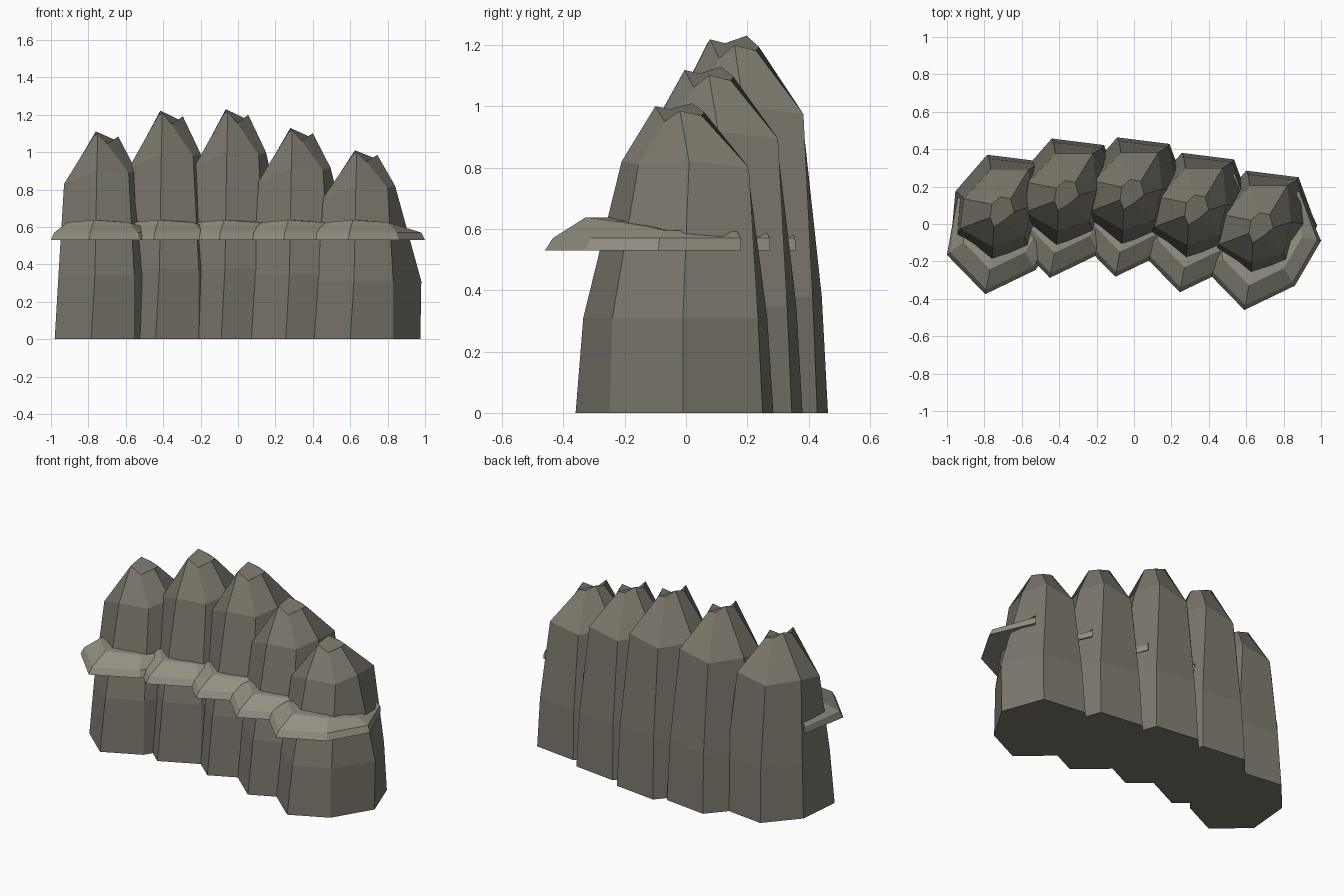
import bpy, bmesh

if "Cube" in bpy.data.objects:
    bpy.data.objects.remove(bpy.data.objects["Cube"])

def material(name, col):
    m = bpy.data.materials.new(name)
    m.diffuse_color = (*col, 1)
    m.use_nodes = True
    m.node_tree.nodes["Principled BSDF"].inputs["Base Color"].default_value = m.diffuse_color
    return m

WOOD = material("wood", (0.20, 0.185, 0.15))
RAIL = material("rail", (0.29, 0.275, 0.22))

def loft(name, rings, mat):
    """Skin a list of equal-length closed rings and cap both ends."""
    bm = bmesh.new()
    vs = [[bm.verts.new(p) for p in r] for r in rings]
    n = len(rings[0])
    for a, b in zip(vs, vs[1:]):
        for i in range(n):
            j = (i + 1) % n
            bm.faces.new((a[i], a[j], b[j], b[i]))
    bm.faces.new(vs[0][::-1])
    bm.faces.new(vs[-1])
    bmesh.ops.recalc_face_normals(bm, faces=bm.faces)
    me = bpy.data.meshes.new(name)
    bm.to_mesh(me)
    bm.free()
    me.materials.append(mat)
    ob = bpy.data.objects.new(name, me)
    bpy.context.collection.objects.link(ob)
    return ob

# seven-sided stake: foot, knee, shoulder and cut tip outlines (rightmost stake)
FOOT = [(.60, -.36), (.83, -.25), (.975, -.01), (.88, .25), (.60, .285), (.43, .09), (.405, -.19)]
KNEE = [(.62, -.335), (.83, -.24), (.98, -.01), (.87, .235), (.61, .265), (.445, .08), (.425, -.17)]
SHOULDER = [(.63, -.21, .82), (.80, -.155, .81), (.84, .01, .82), (.82, .205, .80),
            (.62, .205, .765), (.475, .05, .78), (.455, -.11, .755)]
TIP = [(.635, -.10, 1.0), (.685, -.07, .95), (.745, -.02, .985), (.725, .05, .97),
       (.67, .06, .98), (.625, .02, 1.01), (.615, -.05, .99)]

# rail path around the front: outer x, y and top height
RAIL_PATH = [(.885, .18, .592), (1.0, -.09, .595), (.86, -.33, .625), (.59, -.46, .638),
             (.385, -.25, .625), (.44, .06, .59)]

def stake(name, dx, dy, s):
    rings = [[(x, y, 0) for x, y in FOOT], [(x, y, .31) for x, y in KNEE], SHOULDER, TIP]
    loft(name, [[(x + dx, y + dy, z * s) for x, y, z in r] for r in rings], WOOD)

def rail(name, dx, dy):
    rings = []
    cx, cy = .67, -.03
    for i, (x, y, top) in enumerate(RAIL_PATH):
        tail = i in (0, 5)
        sec = [(1, .53), (.99 if tail else .94, .57), (.93 if tail else .69, top),
               (.45, top), (.45, .53)]
        rings.append([(cx + (x - cx) * k + dx, cy + (y - cy) * k + dy, z) for k, z in sec])
    loft(name, rings, RAIL)

# five stakes, each with its own rail section
ROW = [(-1.385, .085, 1.10), (-1.04, .172, 1.21), (-.69, .178, 1.218), (-.345, .095, 1.118), (0, 0, 1)]
for i, (dx, dy, s) in enumerate(ROW, 1):
    stake(f"stake_{i}", dx, dy, s)
    rail(f"rail_section_{i}", dx, dy)
